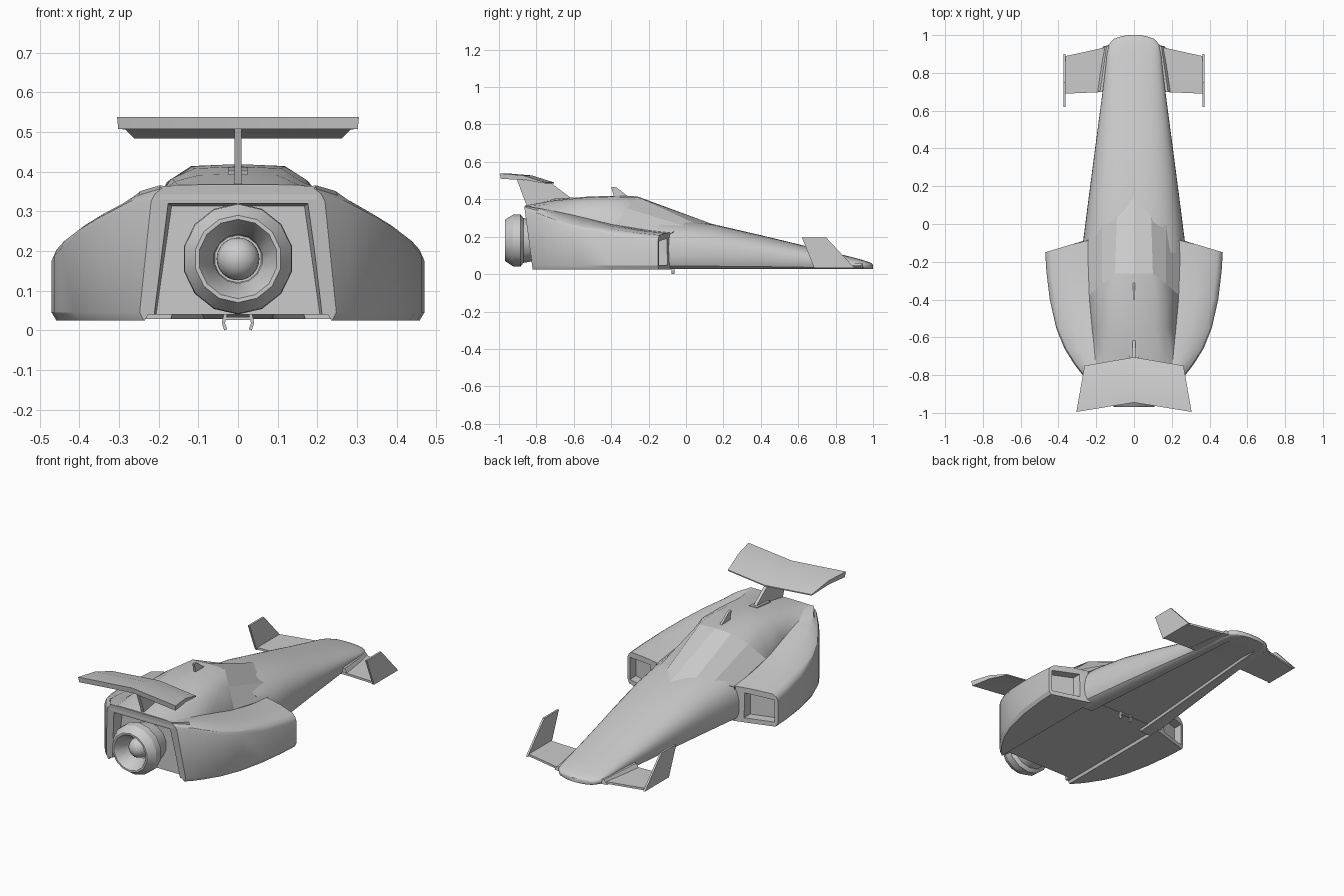
import bpy, bmesh, math
from mathutils import Vector

cube = bpy.data.objects.get("Cube")
if cube:
    bpy.data.objects.remove(cube, do_unlink=True)

GREY = (0.6, 0.6, 0.6, 1)
mat = bpy.data.materials.new("hull grey")
mat.diffuse_color = GREY
mat.use_nodes = True
mat.node_tree.nodes["Principled BSDF"].inputs["Base Color"].default_value = GREY


def make(name, verts, faces, angle=30):
    """Mesh object with outward normals and angle-limited smoothing."""
    bm = bmesh.new()
    vs = [bm.verts.new(v) for v in verts]
    for f in faces:
        bm.faces.new([vs[i] for i in f])
    bmesh.ops.recalc_face_normals(bm, faces=bm.faces)
    mesh = bpy.data.meshes.new(name)
    bm.to_mesh(mesh)
    bm.free()
    mesh.materials.append(mat)
    ob = bpy.data.objects.new(name, mesh)
    bpy.context.collection.objects.link(ob)
    smooth(ob, angle)
    return ob


def smooth(ob, angle):
    bpy.ops.object.select_all(action='DESELECT')
    bpy.context.view_layer.objects.active = ob
    ob.select_set(True)
    bpy.ops.object.shade_smooth_by_angle(angle=math.radians(angle))


def loft(name, halves, split=None, angle=30):
    """Skin half sections that run from centre line to centre line, mirrored in x."""
    n = len(halves[0])
    m = 2 * n - 2
    verts, faces = [], []
    for half in halves:
        verts += half + [(-x, y, z) for x, y, z in half[-2:0:-1]]
    for r in range(len(halves) - 1):
        for i in range(m):
            j = (i + 1) % m
            faces.append([r * m + i, r * m + j, r * m + m + j, r * m + m + i])
    for base in (0, (len(halves) - 1) * m):
        if split:
            a, b = split
            caps = [list(range(a, b + 1)), list(range(m - b, m - a + 1)),
                    list(range(a + 1)) + list(range(b, m - b + 1)) + list(range(m - a, m))]
        else:
            caps = [list(range(m))]
        faces += [[base + i for i in c] for c in caps]
    return make(name, verts, faces, angle)


def prism(name, bottom, top, angle=30):
    """Solid between two matching outlines."""
    n = len(bottom)
    sides = [[i, (i + 1) % n, n + (i + 1) % n, n + i] for i in range(n)]
    return make(name, bottom + top, sides + [list(range(n)), list(range(n, 2 * n))], angle)


def fin(name, outline, half_width, tip=1.0):
    """Upright plate from a (y, z) outline."""
    return prism(name, [(-half_width, y, z) for y, z in outline],
                 [(half_width * tip, y, z) for y, z in outline])


def cut(ob, cutter):
    cutter.hide_render = True
    mod = ob.modifiers.new("cut", 'BOOLEAN')
    mod.operation, mod.object = 'DIFFERENCE', cutter
    bpy.context.view_layer.objects.active = ob
    # Cut goes before the smoothing modifier, if there is one
    bpy.ops.object.modifier_move_to_index(modifier=mod.name, index=0)
    bpy.ops.object.modifier_apply(modifier=mod.name)
    bpy.data.objects.remove(cutter, do_unlink=True)


# Main body with side pods: y, outer x, shoulder z, inner top z
rows = [(-.08, .47, .200, .222), (-.25, .464, .212, .240), (-.40, .446, .232, .268),
        (-.55, .412, .258, .304), (-.66, .368, .285, .328), (-.74, .318, .312, .345),
        (-.79, .280, .332, .355), (-.83, .250, .350, .364)]
halves = []
for k, (y, xo, zs, zi) in enumerate(rows):
    mid = (xo + .21) / 2
    pts = [(0, .04), (.228, .04), (.235, .025), (xo - .012, .025), (xo, .045), (xo, zs - .025),
           (xo - .008, zs - .007), (xo - .028, zs + .008), (mid, (zs + zi) / 2 + .008),
           (.215, zi), (0, zi)]
    half = []
    for x, z in pts:
        yy = y
        if k == 0:
            yy = y - .07 * max(0, (x - .24) / .23)
        if k == len(rows) - 1:
            h = (z - .025) / .34
            x, yy = x * (1 - .14 * h), -.82 - .045 * h
        half.append((x, yy, z))
    halves.append(half)
body = loft("main_body", halves, split=(2, 9))

# Rear engine bay, open at the bottom
bay = [(-.238, 0), (.238, 0), (.186, .328), (-.186, .328)]
cut(body, prism("bay_cutter", [(x * 1.01, -.95, z) for x, z in bay],
                [(x * .9, -.79, z - .015) for x, z in bay]))

# Air intakes in the pod fronts
for s in (-1, 1):
    box = [(.295, .05), (.452, .05), (.452, .175), (.295, .19)]
    cut(body, prism("intake_cutter", [(s * x, 0, z) for x, z in box],
                    [(s * x, -.155 - .28 * (x - .295), z) for x, z in box]))
smooth(body, 30)

# Nose: y, half width, top z, height of the widest point
nose_rows = [(-.15, .274, .300, .10), (-.08, .268, .294, .10), (.14, .240, .268, .10),
             (.40, .206, .208, .09), (.65, .173, .148, .07), (.80, .154, .112, .06),
             (.90, .144, .088, .05), (.95, .134, .074, .045), (.98, .108, .064, .042),
             (.993, .07, .057, .041), (1, .03, .050, .041)]
halves = []
for y, w, zt, zm in nose_rows:
    zb = .028
    zc = zb + .014 if y < .85 else zb
    g = w * .62
    half = [(0, y, zc), (g - .005, y, zc), (g, y, zb), (w * .86, y, zb),
            (w * .95, y, zb + (zm - zb) * .2), (w * .99, y, zb + (zm - zb) * .55)]
    for i in range(13):
        t = math.pi / 2 * i / 12
        x = 0 if i == 12 else w * math.cos(t) ** .78
        half.append((x, y, zm + (zt - zm) * math.sin(t) ** .78))
    halves.append(half)
loft("nose", halves, angle=35)

# Cabin roof and windscreen, each a strip of half sections closed underneath
roof = [[(0, -.862, .367), (.1, -.862, .367), (.155, -.862, .366), (.198, -.862, .360)],
        [(0, -.72, .394), (.1, -.72, .391), (.158, -.72, .376), (.206, -.72, .340)],
        [(0, -.55, .413), (.11, -.55, .408), (.168, -.55, .382), (.222, -.55, .303)],
        [(0, -.40, .419), (.118, -.40, .414), (.178, -.40, .375), (.236, -.40, .268)]]
brow = [(0, -.262, .416), (.1, -.262, .412), (.168, -.318, .352), (.237, -.375, .262)]
screen = [brow, [(0, .145, .266), (.09, .06, .266), (.17, -.01, .258), (.247, -.085, .216)]]


def cabin(name, strips, angle):
    out = []
    for s in strips:
        out.append([(0, s[-1][1], s[-1][2] - .03), (s[-1][0], s[-1][1], s[-1][2] - .03)] + s[::-1])
    return loft(name, out, angle=angle)


cabin("cabin_roof", roof + [brow], 40)
cabin("windscreen", screen, 12)

# Engine nozzle: lathe profile of (radius, y), open bell at the rear
profile = [(.10, -.76), (.12, -.87), (.14, -.885), (.138, -.925), (.11, -.968), (.10, -.968),
           (.062, -.90), (.06, -.87)]
seg = 14
ring = [(r * math.sin(2 * math.pi * i / seg), y, .18 + r * math.cos(2 * math.pi * i / seg))
        for r, y in profile for i in range(seg)]
quads = [[k * seg + i, k * seg + (i + 1) % seg, (k + 1) * seg + (i + 1) % seg, (k + 1) * seg + i]
         for k in range(len(profile) - 1) for i in range(seg)]
last = (len(profile) - 1) * seg
make("engine_nozzle", ring, quads + [list(range(seg)), list(range(last, last + seg))], 28)
bpy.ops.mesh.primitive_uv_sphere_add(segments=20, ring_count=12, radius=.054, location=(0, -.885, .18))
core = bpy.context.object
core.name = "engine_core"
core.data.materials.append(mat)
smooth(core, 40)

# Rear wing: half sections across the span, curved upward to the trailing edge
span = [(-.305, -.99, -.76), (-.262, -.972, -.752), (0, -.94, -.705),
        (.262, -.972, -.752), (.305, -.99, -.76)]
tips = [(-.305, -.995, -.262, -.75), (0, -.945, 0, -.705), (.305, -.995, .262, -.75)]
verts = []
for xr, yr, xf, yf in tips:
    xm, ym = xr + (xf - xr) * .5, yr + (yf - yr) * .5
    verts += [(xr, yr, .538), (xm, ym, .528), (xf, yf, .490),
              (xf, yf, .484), (xm, ym, .506), (xr * .99, yr + .005, .508)]
faces = [[k * 6 + i, k * 6 + (i + 1) % 6, k * 6 + 6 + (i + 1) % 6, k * 6 + 6 + i]
         for k in range(2) for i in range(6)]
make("rear_wing", verts, faces + [list(range(6)), list(range(12, 18))], 25)
fin("wing_strut", [(-.905, .508), (-.85, .36), (-.70, .37), (-.615, .407), (-.725, .49)], .009)
fin("strut_base", [(-.72, .36), (-.60, .36), (-.60, .410), (-.72, .402)], .024)
fin("roof_fin", [(-.40, .467), (-.372, .464), (-.305, .412), (-.385, .41)], .006)

for s, side in ((1, "left"), (-1, "right")):
    # Front winglet, end plate and root fairing
    blade = [(.13, .94), (.366, .888), (.366, .69), (.13, .70)]
    prism(side + "_winglet", [(s * x, y, .034) for x, y in blade],
          [(s * x, y, .046) for x, y in blade])
    plate = [(.90, .034), (.75, .195), (.62, .195), (.685, .034)]
    prism(side + "_end_plate", [(s * .362, y, z) for y, z in plate],
          [(s * .373, y, z) for y, z in plate])
    root = [(.12, .95), (.165, .94), (.20, .70), (.12, .70)]
    prism(side + "_winglet_root", [(s * x, y, .032) for x, y in root],
          [(s * (x - .02), y, .068 - .012 * (y > .8)) for x, y in root])
    # Small tow hook under the belly
    hook = [(.026, .045), (.036, .04), (.041, .02), (.035, .0), (.027, .003), (.033, .018)]
    prism(side + "_tow_hook", [(s * x, -.078, z) for x, z in hook],
          [(s * x, -.062, z) for x, z in hook])
prism("tow_bar", [(-.034, -.076, .026), (.034, -.076, .026), (.034, -.064, .026), (-.034, -.064, .026)],
      [(-.034, -.076, .034), (.034, -.076, .034), (.034, -.064, .034), (-.034, -.064, .034)])
